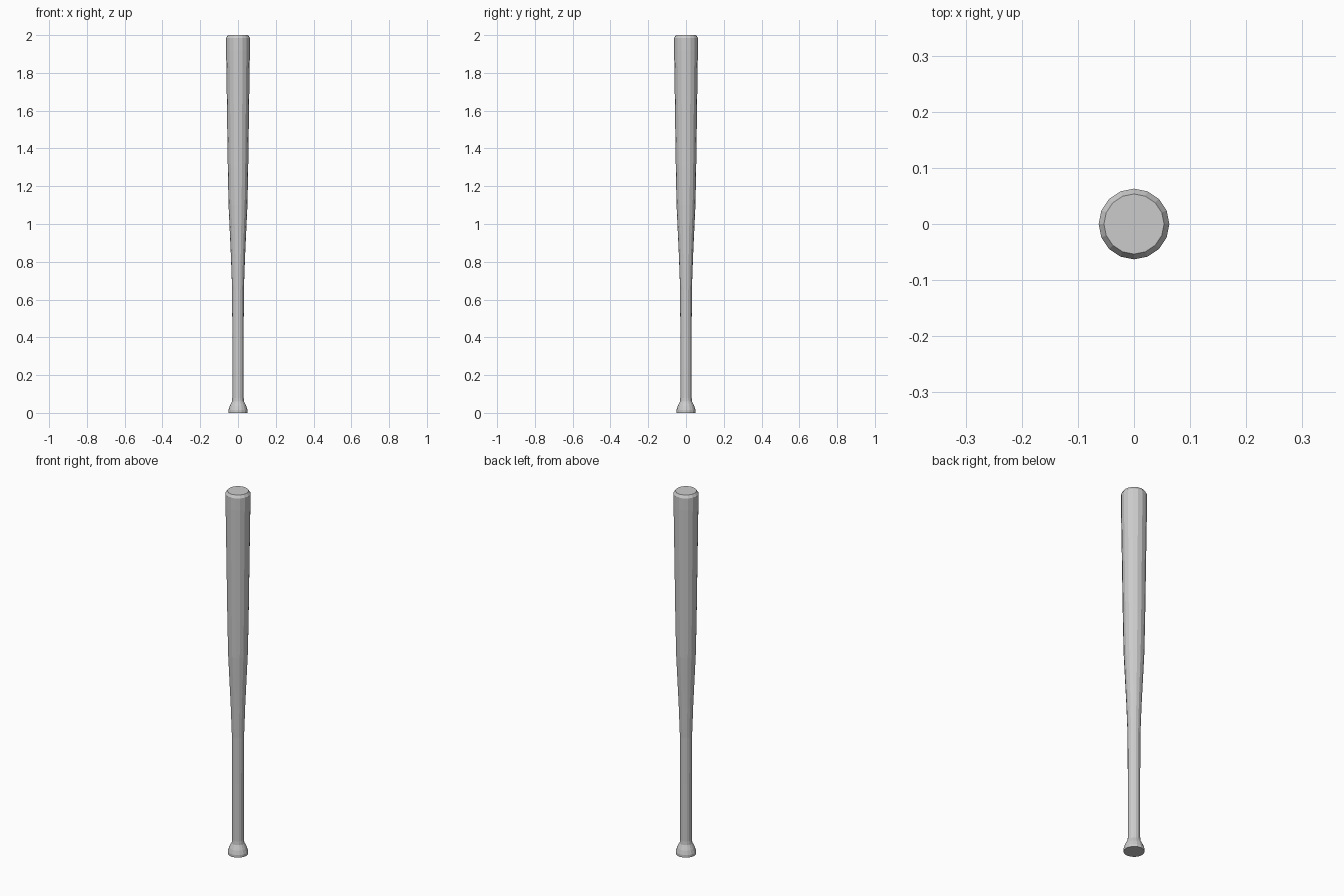
import bpy, bmesh, math

if "Cube" in bpy.data.objects:
    bpy.data.objects.remove(bpy.data.objects["Cube"])

SIDES = 16


def lathe(name, profile):
    """Spin (radius, z) rings around the z axis and cap both ends."""
    bm = bmesh.new()
    rings = []
    for r, z in profile:
        rings.append([bm.verts.new((r * math.cos(2 * math.pi * i / SIDES),
                                    r * math.sin(2 * math.pi * i / SIDES), z))
                      for i in range(SIDES)])
    for a, b in zip(rings, rings[1:]):
        for i in range(SIDES):
            j = (i + 1) % SIDES
            bm.faces.new((a[i], a[j], b[j], b[i]))
    bm.faces.new(rings[0][::-1])
    bm.faces.new(rings[-1])
    mesh = bpy.data.meshes.new(name)
    bm.to_mesh(mesh)
    bm.free()
    obj = bpy.data.objects.new(name, mesh)
    bpy.context.collection.objects.link(obj)
    return obj


# Bat: flared knob, slim handle, tapered barrel, chamfered tip
lathe("bat", [
    (0.051, 0.0), (0.051, 0.014), (0.044, 0.036), (0.032, 0.06),
    (0.030, 0.08), (0.030, 0.40), (0.031, 0.65), (0.037, 0.82),
    (0.050, 1.10), (0.054, 1.30), (0.059, 1.65),
    (0.063, 1.92), (0.063, 1.985), (0.0535, 2.0),
])
